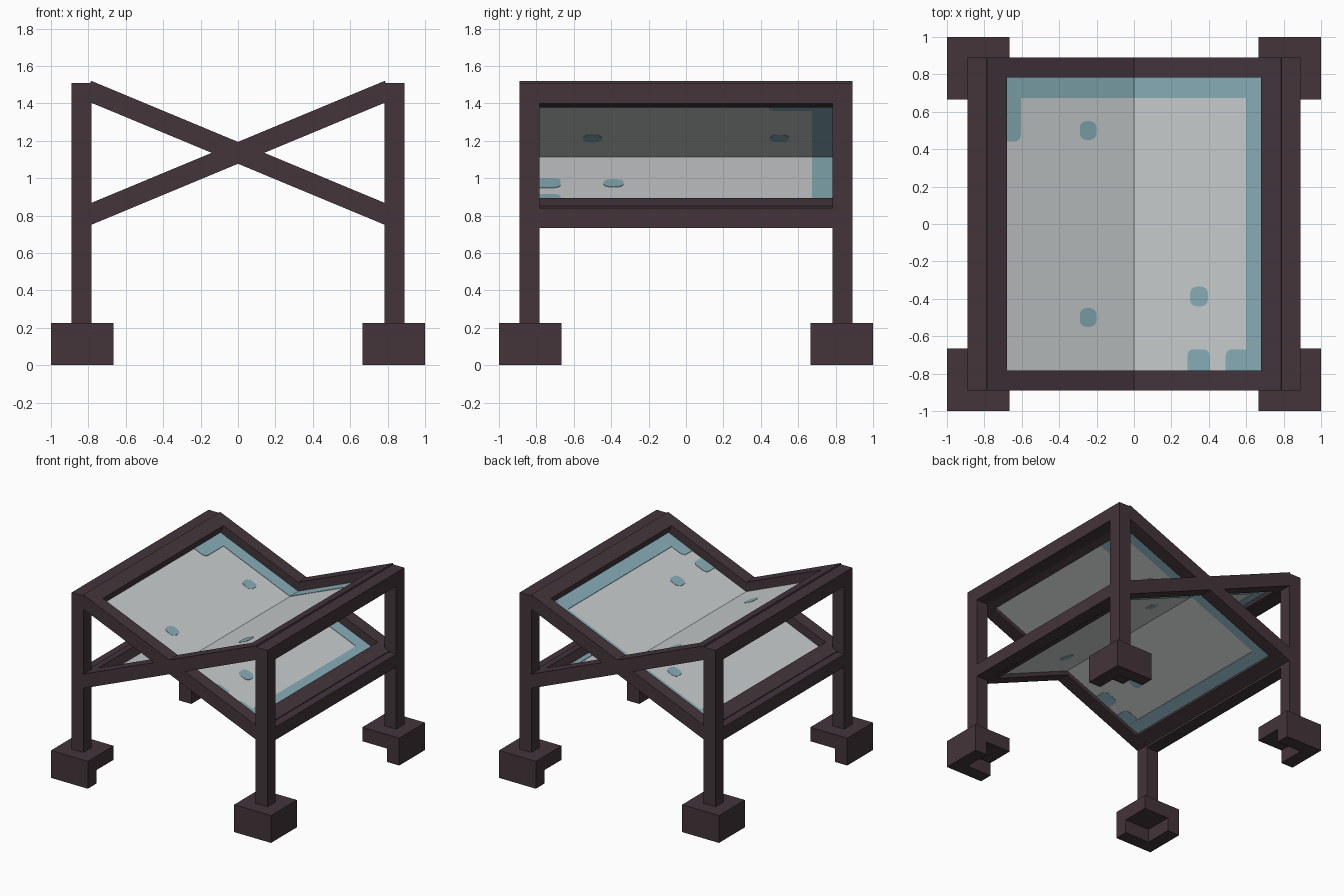
import bpy, bmesh, math
from mathutils import Matrix, Vector

cube = bpy.data.objects.get("Cube")
if cube:
    bpy.data.objects.remove(cube, do_unlink=True)


def material(name, rgb):
    m = bpy.data.materials.new(name)
    m.use_nodes = True
    m.diffuse_color = (*rgb, 1)
    bsdf = m.node_tree.nodes["Principled BSDF"]
    bsdf.inputs["Base Color"].default_value = (*rgb, 1)
    bsdf.inputs["Roughness"].default_value = 0.8
    return m


DARK = material("dark_brown_timber", (0.056, 0.035, 0.043))
PALE = material("pale_grey_sheet", (0.575, 0.600, 0.605))
BLUE = material("dusty_blue_patch", (0.240, 0.415, 0.470))


def finish(name, bm, mat):
    bmesh.ops.recalc_face_normals(bm, faces=bm.faces)
    me = bpy.data.meshes.new(name)
    bm.to_mesh(me)
    bm.free()
    me.materials.append(mat)
    ob = bpy.data.objects.new(name, me)
    bpy.context.collection.objects.link(ob)
    return ob


def prism(bm, outline, z0, z1):
    """Extrude an xy outline from z0 to z1 and return its vertices."""
    face = bm.faces.new([bm.verts.new((x, y, z0)) for x, y in outline])
    ext = bmesh.ops.extrude_face_region(bm, geom=[face])["geom"]
    top = [v for v in ext if isinstance(v, bmesh.types.BMVert)]
    bmesh.ops.translate(bm, verts=top, vec=(0, 0, z1 - z0))


def rect(x0, x1, y0, y1):
    return [(x0, y0), (x1, y0), (x1, y1), (x0, y1)]


def round_rect(x0, x1, y0, y1, r=0.035, steps=4):
    pts = []
    corners = [(x1 - r, y1 - r), (x0 + r, y1 - r), (x0 + r, y0 + r), (x1 - r, y0 + r)]
    for k, (cx, cy) in enumerate(corners):
        for i in range(steps + 1):
            a = math.pi / 2 * (k + i / steps)
            pts.append((cx + r * math.cos(a), cy + r * math.sin(a)))
    return pts


INNER, OUTER = 0.782, 0.89          # inside and outside of the legs
TILT = math.atan(0.416)
CENTRE = 1.1355                     # height where the two frames cross
HALF = 0.054                        # half thickness of frame timbers

# Legs and notched feet, one per corner
for sx, side in ((1, "left"), (-1, "right")):
    for sy, end in ((-1, "front"), (1, "back")):
        def place(pts):
            return [(sx * x, sy * y) for x, y in pts]
        bm = bmesh.new()
        prism(bm, place(rect(INNER, OUTER, INNER, OUTER)), 0.225, 1.507)
        finish(f"{end}_{side}_leg", bm, DARK)
        bm = bmesh.new()
        prism(bm, place(rect(0.665, 1, 0.665, 1)), 0.11, 0.225)
        prism(bm, place([(1, 1), (0.665, 1), (0.665, 0.89), (0.89, 0.89),
                         (0.89, 0.665), (1, 0.665)]), 0, 0.11)
        finish(f"{end}_{side}_foot", bm, DARK)

    # Long rails joining the front and back legs
    for name, z0, z1 in (("upper", 1.398, 1.51), ("lower", 0.734, 0.841)):
        bm = bmesh.new()
        prism(bm, rect(*sorted((sx * INNER, sx * OUTER)), -OUTER, OUTER), z0, z1)
        finish(f"{name}_{side}_rail", bm, DARK)

# Patches as (x0, x1, y0, y1); edge patches run on under the frame
PATCHES = [(-0.29, -0.20, 0.45, 0.55), (-0.29, -0.20, -0.55, -0.45),
           (0.30, 0.395, -0.44, -0.335), (0.285, 0.405, -0.83, -0.67),
           (0.49, 0.66, -0.83, -0.67), (-0.75, -0.605, 0.44, 0.75)]
BANDS = [(-0.75, 0.75, 0.675, 0.80), (0.60, 0.75, -0.80, 0.675)]
SHEET_Z = 1.114

# Two crossing tilted frames, each with a patched sheet
for slope, label in ((1, "rising"), (-1, "falling")):
    bm = bmesh.new()
    for s in (-1, 1):
        prism(bm, rect(-0.873, 0.873, *sorted((s * INNER, s * OUTER))), -HALF, HALF)
        prism(bm, rect(*sorted((s * 0.759, s * 0.873)), -INNER, INNER), -HALF, HALF)
    bm.transform(Matrix.Translation((0, 0, CENTRE)) @ Matrix.Rotation(-slope * TILT, 4, "Y"))
    finish(f"{label}_frame", bm, DARK)

    shear = Matrix.Identity(4)
    shear[2][0] = slope * math.tan(TILT)
    shear = Matrix.Translation((0, 0, SHEET_Z)) @ shear

    bm = bmesh.new()
    prism(bm, rect(-0.75, 0.75, -0.80, 0.80), -0.003, 0.003)
    bm.transform(shear)
    finish(f"{label}_sheet", bm, PALE)

    # The underside carries the same pattern turned over
    for flip, face in ((1, "top"), (-1, "underside")):
        bm = bmesh.new()
        outlines = [round_rect(*p) for p in PATCHES] + [rect(*b) for b in BANDS]
        for k, pts in enumerate(outlines):
            pts = [(flip * x, y) for x, y in pts]
            z0, z1 = sorted((flip * 0.002, flip * (0.005 + 0.0002 * k)))
            prism(bm, pts, z0, z1)
        bm.transform(shear)
        finish(f"{label}_sheet_{face}_patches", bm, BLUE)
